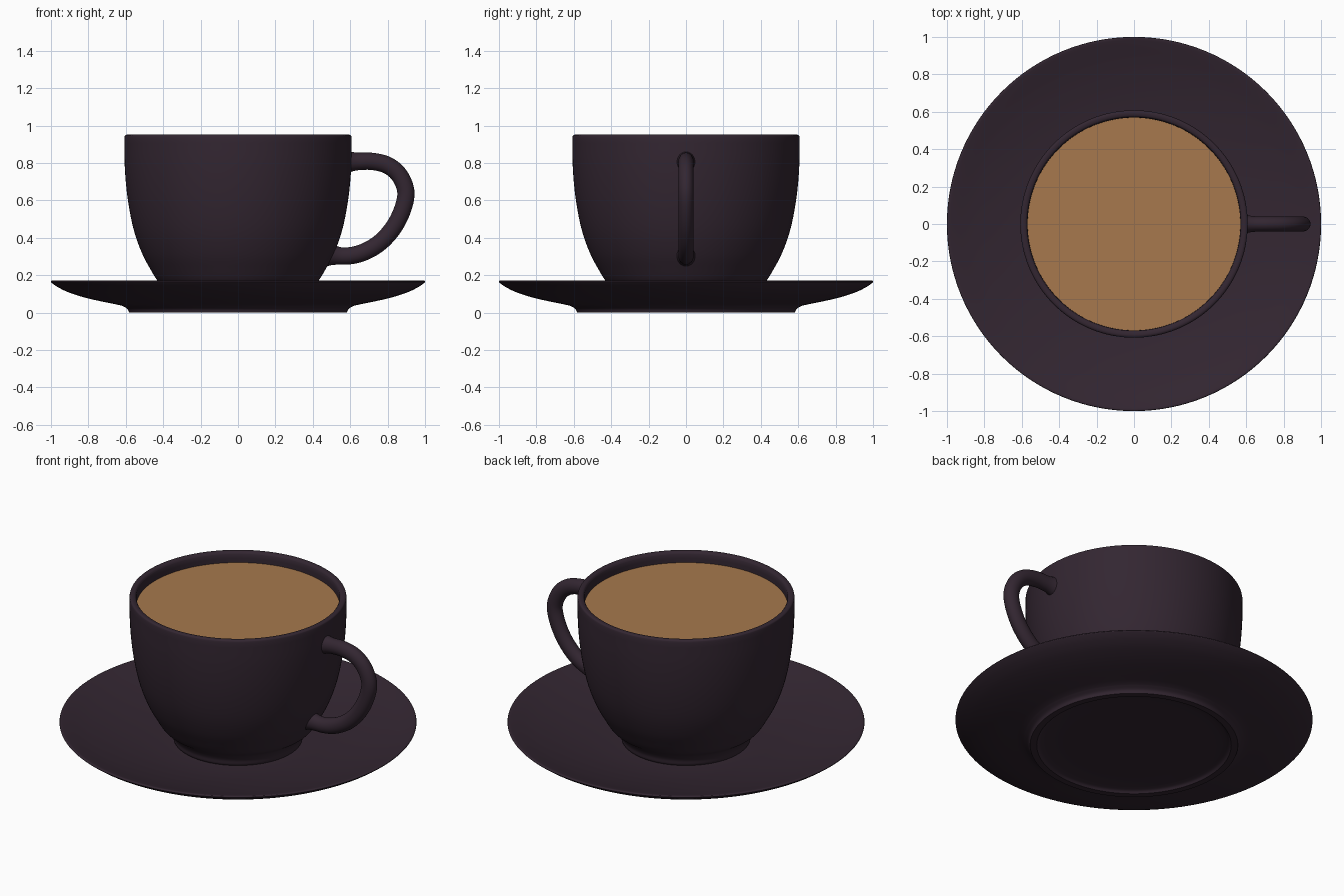
import bpy, bmesh, math
from mathutils import Vector

if "Cube" in bpy.data.objects:
    bpy.data.objects.remove(bpy.data.objects["Cube"])


def material(name, rgb):
    m = bpy.data.materials.new(name)
    m.diffuse_color = (*rgb, 1)
    m.use_nodes = True
    m.node_tree.nodes["Principled BSDF"].inputs["Base Color"].default_value = m.diffuse_color
    return m


GLAZE = material("dark plum glaze", (0.033, 0.0194, 0.031))
COFFEE = material("milky coffee", (0.385, 0.190, 0.075))


def smooth_path(pts, n=5):
    """Catmull-Rom curve through the points."""
    p = [Vector(q) for q in pts]
    p = [2 * p[0] - p[1]] + p + [2 * p[-1] - p[-2]]
    out = []
    for i in range(1, len(p) - 2):
        a, b, c, d = p[i - 1:i + 3]
        for k in range(n):
            t = k / n
            out.append(0.5 * (2 * b + (c - a) * t + (2 * a - 5 * b + 4 * c - d) * t * t
                              + (3 * b - a - 3 * c + d) * t ** 3))
    return out + [p[-2]]


def finish(name, bm, mat):
    bmesh.ops.remove_doubles(bm, verts=bm.verts, dist=1e-5)
    bmesh.ops.recalc_face_normals(bm, faces=bm.faces)
    me = bpy.data.meshes.new(name)
    bm.to_mesh(me)
    bm.free()
    me.materials.append(mat)
    ob = bpy.data.objects.new(name, me)
    bpy.context.collection.objects.link(ob)
    bpy.ops.object.select_all(action='DESELECT')
    ob.select_set(True)
    bpy.context.view_layer.objects.active = ob
    bpy.ops.object.shade_smooth_by_angle(angle=math.radians(40))
    return ob


def lathe(name, runs, mat, seg=128):
    """Spin smooth runs of (radius, height) points round the z axis."""
    prof = [q for run in runs for q in smooth_path(run)]
    bm = bmesh.new()
    vs = [bm.verts.new((max(r, 0), 0, z)) for r, z in prof]
    es = [bm.edges.new(e) for e in zip(vs, vs[1:])]
    bmesh.ops.spin(bm, geom=vs + es, cent=(0, 0, 0), axis=(0, 0, 1),
                   angle=math.tau, steps=seg, use_merge=True)
    bmesh.ops.remove_doubles(bm, verts=bm.verts, dist=1e-5)
    bmesh.ops.dissolve_degenerate(bm, edges=bm.edges, dist=1e-6)
    return finish(name, bm, mat)


# Saucer: recessed base, foot ring, flared dish, shallow well
lathe("saucer", [
    [(0, 0.02), (0.50, 0.02)],
    [(0.50, 0.02), (0.53, 0.013), (0.545, 0.0)],
    [(0.545, 0.0), (0.582, 0.0)],
    [(0.582, 0.0), (0.592, 0.02), (0.62, 0.037)],
    [(0.62, 0.037), (0.795, 0.074), (0.90, 0.106), (0.96, 0.134), (0.995, 0.158),
     (1.0, 0.166), (0.992, 0.171), (0.96, 0.163), (0.85, 0.131), (0.70, 0.097),
     (0.55, 0.073), (0.42, 0.062), (0.30, 0.06)],
    [(0.30, 0.06), (0, 0.06)],
], GLAZE)

# Cup: foot, rounded body, rim and inner wall
lathe("cup", [
    [(0, 0.07), (0.32, 0.07)],
    [(0.32, 0.07), (0.33, 0.058), (0.35, 0.058), (0.362, 0.07), (0.368, 0.10),
     (0.39, 0.135), (0.43, 0.17), (0.47, 0.235), (0.51, 0.31), (0.548, 0.41),
     (0.575, 0.52), (0.595, 0.65), (0.606, 0.79), (0.608, 0.935)],
    [(0.608, 0.935), (0.605, 0.946), (0.594, 0.951), (0.578, 0.948), (0.570, 0.938)],
    [(0.570, 0.938), (0.566, 0.80), (0.552, 0.62), (0.525, 0.47), (0.47, 0.33),
     (0.40, 0.21), (0.30, 0.14), (0.15, 0.12), (0, 0.12)],
], GLAZE)

# Coffee surface
lathe("coffee", [[(0, 0.885), (0.569, 0.885)]], COFFEE)

# Handle: oval section swept along a loop in the xz plane, flared at the cup
path = smooth_path([(0.580, 0.806), (0.64, 0.808), (0.72, 0.808), (0.80, 0.787),
                    (0.862, 0.735), (0.897, 0.65), (0.883, 0.56), (0.835, 0.46),
                    (0.76, 0.375), (0.67, 0.322), (0.58, 0.302), (0.485, 0.310)], 6)
bm = bmesh.new()
rings, sides, last = [], 24, len(path) - 1
for i, p in enumerate(path):
    t = (path[min(i + 1, last)] - path[max(i - 1, 0)]).normalized()
    near = min((p - path[0]).length, (p - path[-1]).length)
    flare = 1 + 0.35 * max(0, 1 - near / 0.08) ** 2
    ring = []
    for k in range(sides):
        a = math.tau * k / sides
        u = 0.046 * flare * math.cos(a)
        ring.append(bm.verts.new((p.x - t.y * u, 0.041 * flare * math.sin(a), p.y + t.x * u)))
    rings.append(ring)
for r0, r1 in zip(rings, rings[1:]):
    for k in range(sides):
        j = (k + 1) % sides
        bm.faces.new((r0[k], r0[j], r1[j], r1[k]))
bm.faces.new(rings[0])
bm.faces.new(rings[-1])
finish("handle", bm, GLAZE)
